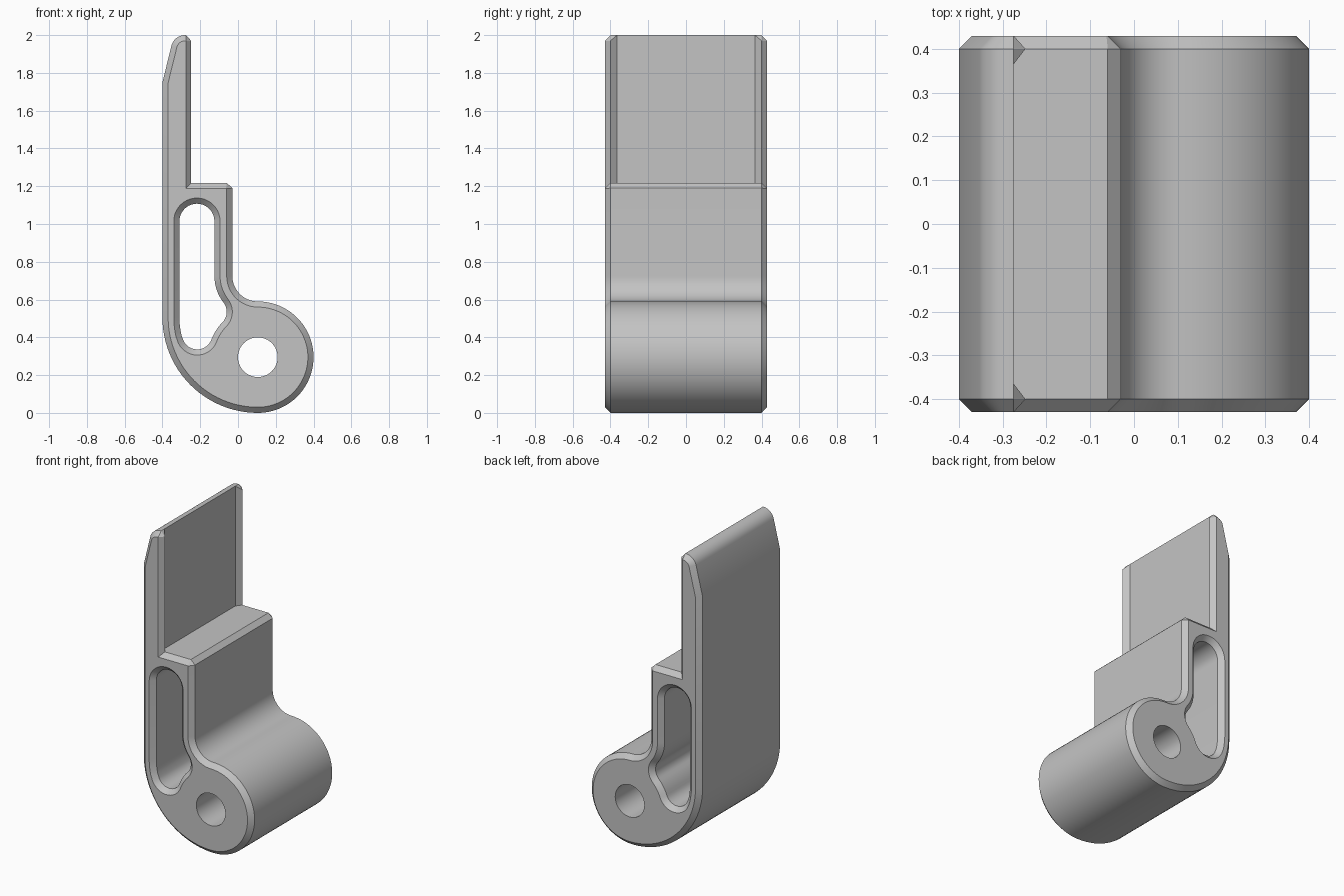
import bpy, bmesh
from math import cos, sin, radians

cube = bpy.data.objects.get("Cube")
if cube:
    bpy.data.objects.remove(cube)

HALF = 0.43     # half of the depth
CH = 0.03       # chamfer size
BLADE = -0.275  # inner face of the upright blade

grey = bpy.data.materials.new("plain grey")
grey.use_nodes = True
colour = (0.55, 0.55, 0.55, 1)
grey.diffuse_color = colour
grey.node_tree.nodes["Principled BSDF"].inputs["Base Color"].default_value = colour


def arc(cx, cz, r, a0, a1, n=12):
    """Points on a circle from angle a0 to a1, in degrees."""
    angles = [radians(a0 + (a1 - a0) * i / n) for i in range(n + 1)]
    return [(cx + r * cos(a), cz + r * sin(a)) for a in angles]


def outer_outline(d):
    """Bracket outline, inset by d."""
    return (arc(0.105, 0.505, 0.505 - d, 180, 270, 24)[:-1]
            + arc(0.105, 0.295, 0.295 - d, -90, 90, 40)
            + arc(0.105, 0.725, 0.135 + d, 270, 180, 14)[1:]
            + [(-0.03 - d, 1.19 - d * 0.1), (-0.06 - d * 0.1, 1.218 - d),
               (BLADE, 1.218 - d), (BLADE, 2 - d)]
            + arc(-0.28, 1.925, 0.075 - d, 90, 166, 10)
            + [(-0.4 + d, 1.75 - d * 0.1)])


def slot_outline(d):
    """Slot that follows the outer walls and the boss, grown by d."""
    return (arc(-0.2175, 1.015, 0.0925 + d, 180, 0, 20)
            + arc(0.105, 0.725, 0.23 - d, 180, 217.8, 8)
            + arc(-0.14, 0.535, 0.08 + d, 37.8, -44.4, 10)[1:]
            + arc(0.105, 0.295, 0.263 - d, 135.6, 159.3, 6)[1:]
            + arc(-0.216, 0.416, 0.08 + d, -20.7, -164.5, 16)[1:]
            + arc(0.105, 0.505, 0.415 + d, 195.5, 180, 6)[1:])


def hole_outline(d):
    """Straight pin hole."""
    return arc(0.105, 0.295, 0.105, 0, 360, 40)[:-1]


def finish(bm, name):
    bmesh.ops.recalc_face_normals(bm, faces=bm.faces)
    mesh = bpy.data.meshes.new(name)
    bm.to_mesh(mesh)
    bm.free()
    mesh.materials.append(grey)
    obj = bpy.data.objects.new(name, mesh)
    bpy.context.collection.objects.link(obj)
    bpy.ops.object.select_all(action="DESELECT")
    obj.select_set(True)
    bpy.context.view_layer.objects.active = obj
    bpy.ops.object.shade_smooth_by_angle(angle=radians(20))
    return obj


# Bracket body: walls of all three outlines, with chamfered ends
bm = bmesh.new()
caps = ([], [])
for outline in (outer_outline, slot_outline, hole_outline):
    rings = []
    for y, d in ((-HALF, CH), (CH - HALF, 0), (HALF - CH, 0), (HALF, CH)):
        rings.append([bm.verts.new((x, y, z)) for x, z in outline(d)])
    n = len(rings[0])
    for a, b in zip(rings, rings[1:]):
        for i in range(n):
            j = (i + 1) % n
            bm.faces.new((a[i], a[j], b[j], b[i]))
    for cap, ring in zip(caps, (rings[0], rings[-1])):
        cap += [bm.edges.get((ring[i], ring[(i + 1) % n])) for i in range(n)]

# Flat end faces around the slot and the hole
for cap in caps:
    bmesh.ops.triangle_fill(bm, edges=cap, use_beauty=True)
finish(bm, "bracket_body")

# Small ridges along both edges of the blade
for side, name in ((-1, "front_blade_ridge"), (1, "back_blade_ridge")):
    bm = bmesh.new()
    peak = BLADE + CH - 0.003
    corners = [(BLADE, HALF, 2 - CH), (peak, HALF - CH, 2 - CH),
               (BLADE, HALF - CH, 2), (BLADE, HALF - 2 * CH - 0.005, 2)]
    for x, y, z in corners:
        bm.verts.new((x, side * y, z))
        bm.verts.new((x, side * y, 1.19))
    bmesh.ops.convex_hull(bm, input=bm.verts)
    finish(bm, name)
